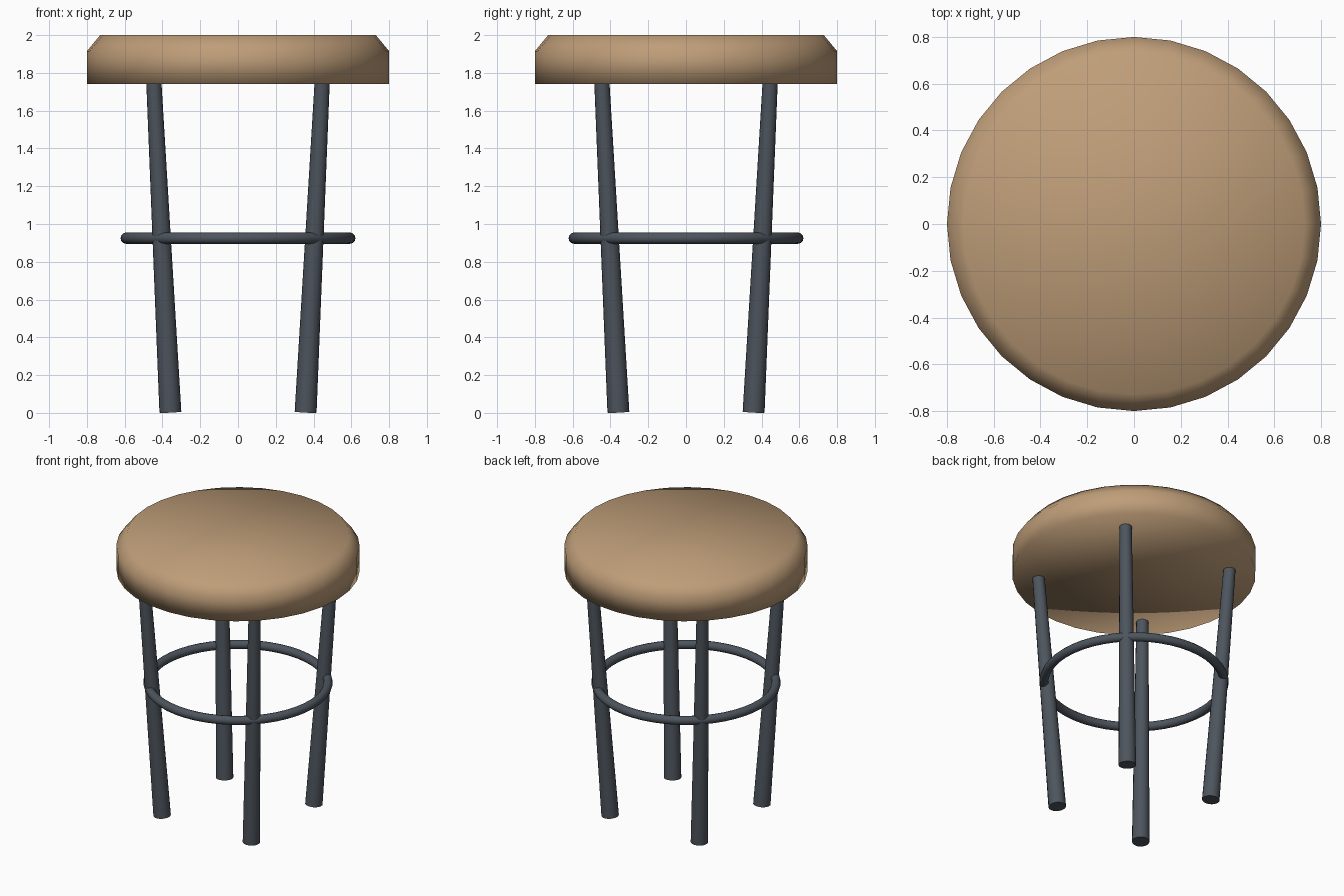
import bpy, math
from mathutils import Vector

if "Cube" in bpy.data.objects:
    bpy.data.objects.remove(bpy.data.objects["Cube"])


def material(name, color):
    m = bpy.data.materials.new(name)
    m.diffuse_color = color
    m.use_nodes = True
    m.node_tree.nodes["Principled BSDF"].inputs["Base Color"].default_value = m.diffuse_color
    return m


wood = material("tan", (0.52, 0.34, 0.19, 1))
metal = material("dark_metal", (0.075, 0.09, 0.11, 1))


def lathe(name, profile, sides, mat):
    verts, faces, rings = [], [], []
    for r, z in profile:
        n = 1 if r == 0 else sides
        rings.append([len(verts) + i for i in range(n)])
        for i in range(n):
            a = 2 * math.pi * i / sides
            verts.append((r * math.cos(a), r * math.sin(a), z))
    for lo, hi in zip(rings, rings[1:]):
        for i in range(sides):
            j = (i + 1) % sides
            q = [lo[i % len(lo)], lo[j % len(lo)], hi[j % len(hi)], hi[i % len(hi)]]
            faces.append(list(dict.fromkeys(q)))
    me = bpy.data.meshes.new(name)
    me.from_pydata(verts, [], faces)
    me.materials.append(mat)
    me.shade_smooth()
    ob = bpy.data.objects.new(name, me)
    bpy.context.collection.objects.link(ob)
    return ob


# Round seat with chamfered top edge
lathe("seat", [(0, 1.74), (0.8, 1.74), (0.8, 1.915), (0.73, 2.0), (0, 2.0)], 32, wood)

# Four tapered legs, leaning outward towards the seat
for name, sx, sy in (("front_left_leg", -1, -1), ("front_right_leg", 1, -1),
                     ("back_left_leg", -1, 1), ("back_right_leg", 1, 1)):
    a = Vector((0.358 * sx, 0.358 * sy, 0.004))
    b = Vector((0.446 * sx, 0.446 * sy, 1.76))
    bpy.ops.mesh.primitive_cone_add(vertices=16, radius1=0.058, radius2=0.04,
                                    depth=(b - a).length, location=(a + b) / 2,
                                    rotation=(b - a).to_track_quat('Z', 'Y').to_euler())
    leg = bpy.context.object
    leg.name = name
    leg.data.materials.append(metal)
    bpy.ops.object.shade_smooth_by_angle(angle=math.radians(40))

# Foot ring
bpy.ops.mesh.primitive_torus_add(major_radius=0.592, minor_radius=0.03, major_segments=48,
                                 minor_segments=12, location=(0, 0, 0.925))
ring = bpy.context.object
ring.name = "foot_ring"
ring.data.materials.append(metal)
bpy.ops.object.shade_smooth()
